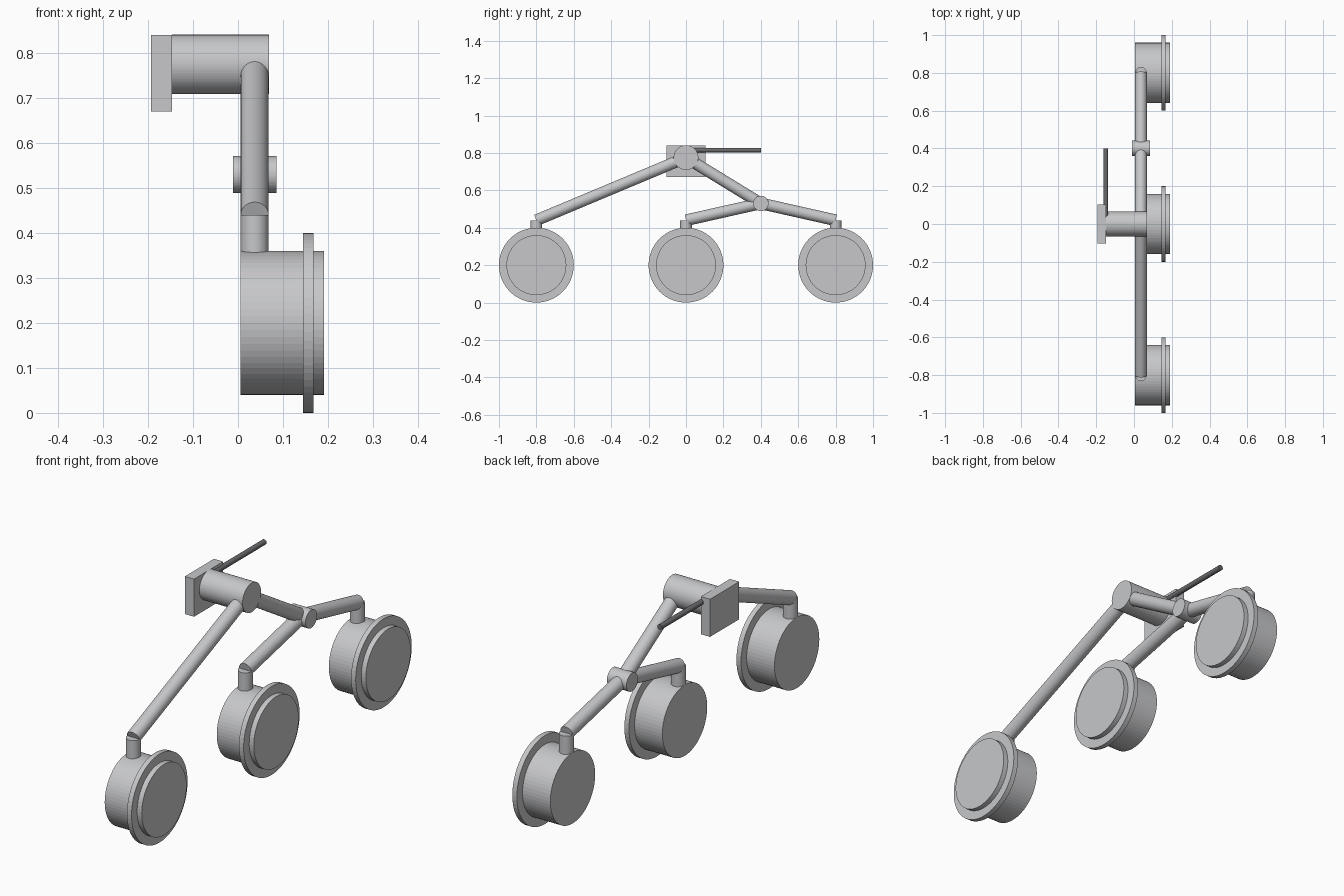
import bpy
from mathutils import Vector

cube = bpy.data.objects.get("Cube")
if cube:
    bpy.data.objects.remove(cube, do_unlink=True)


def make_material(name, colour):
    mat = bpy.data.materials.new(name)
    mat.use_nodes = True
    mat.diffuse_color = colour
    mat.node_tree.nodes["Principled BSDF"].inputs["Base Color"].default_value = colour
    return mat


grey = make_material("light grey metal", (0.57, 0.575, 0.59, 1))
dark = make_material("dark grey metal", (0.15, 0.15, 0.16, 1))


def finish(name, mat):
    obj = bpy.context.object
    obj.name = name
    obj.data.materials.append(mat)
    return obj


def rod(name, start, end, radius, mat=grey):
    """Capped cylinder between two points."""
    a, b = Vector(start), Vector(end)
    axis = b - a
    bpy.ops.mesh.primitive_cylinder_add(
        vertices=64, radius=radius, depth=axis.length, location=(a + b) / 2,
        rotation=axis.to_track_quat('Z', 'Y').to_euler())
    return finish(name, mat)


def axle(name, x0, x1, y, z, radius):
    """Cylinder lying along x."""
    return rod(name, (x0, y, z), (x1, y, z), radius)


ARM_X, ARM_R = 0.037, 0.031
STUB_TOP = 0.44
hub = (ARM_X, 0, 0.775)
joint = (ARM_X, 0.4, 0.53)

# Wheels with their rims and upright stubs
ankles = {}
for place, y in (("front", -0.8), ("middle", 0), ("rear", 0.8)):
    axle(place + "_wheel_drum", 0.006, 0.191, y, 0.2, 0.16)
    axle(place + "_wheel_rim", 0.145, 0.168, y, 0.2, 0.2)
    ankles[place] = (ARM_X, y, STUB_TOP)
    rod(place + "_wheel_stub", (ARM_X, y, 0.3), ankles[place], ARM_R)

# Rocker and bogie arms
rod("front_rocker_arm", ankles["front"], hub, ARM_R)
rod("rear_rocker_arm", hub, joint, ARM_R)
rod("middle_bogie_arm", joint, ankles["middle"], ARM_R)
rod("rear_bogie_arm", joint, ankles["rear"], ARM_R)

# Pivots
axle("main_pivot", -0.147, 0.069, 0, 0.775, 0.066)
axle("bogie_pivot", -0.011, 0.086, 0.4, 0.53, 0.041)

# Mounting plate against the chassis
bpy.ops.mesh.primitive_cube_add(size=1, location=(-0.17, 0, 0.755))
plate = finish("mounting_plate", grey)
plate.scale = (0.046, 0.208, 0.17)

# Thin balance rod pointing backwards
rod("balance_rod", (-0.149, 0, 0.815), (-0.149, 0.4, 0.815), 0.012, dark)
